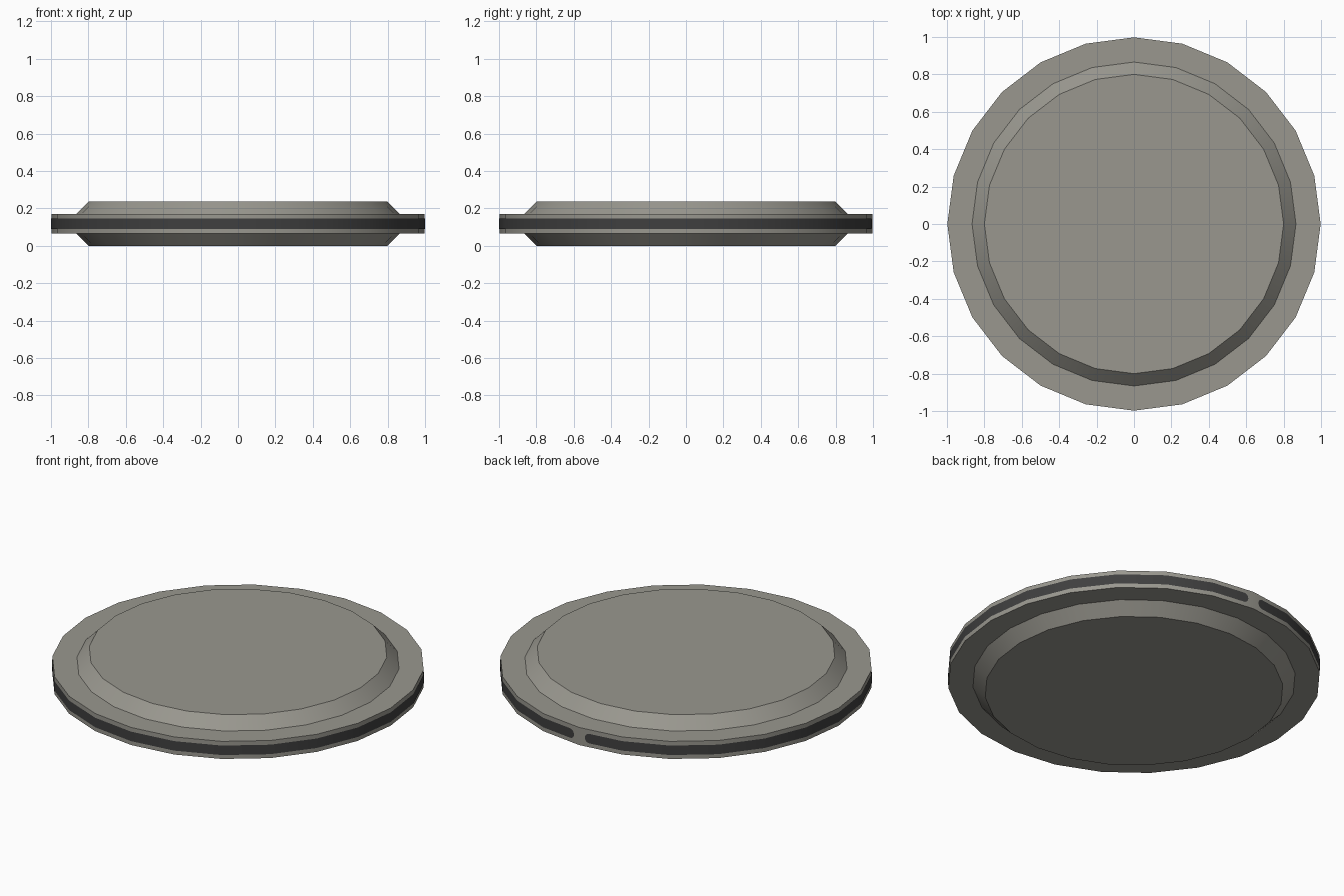
import bpy, bmesh, math

if "Cube" in bpy.data.objects:
    bpy.data.objects.remove(bpy.data.objects["Cube"])

SIDES = 24
STEP = 2 * math.pi / SIDES
MID = 0.118            # height of the disc's middle plane


def material(name, rgb):
    m = bpy.data.materials.new(name)
    m.diffuse_color = (*rgb, 1)
    m.use_nodes = True
    m.node_tree.nodes["Principled BSDF"].inputs["Base Color"].default_value = m.diffuse_color
    return m


def finish(name, bm, mat):
    mesh = bpy.data.meshes.new(name)
    bm.to_mesh(mesh)
    bm.free()
    ob = bpy.data.objects.new(name, mesh)
    bpy.context.collection.objects.link(ob)
    mesh.materials.append(mat)
    bpy.ops.object.select_all(action='DESELECT')
    ob.select_set(True)
    bpy.context.view_layer.objects.active = ob
    bpy.ops.object.shade_smooth_by_angle(angle=math.radians(30))
    return ob


grey = material("warm_grey", (0.32, 0.312, 0.275))
dark = material("dark_grey", (0.05, 0.05, 0.05))

# Disc body: a turned profile with a flat rim and a raised bevelled plate on each side
half = [(0.80, 0.118), (0.866, 0.052), (0.998, 0.052)]
profile = [(r, MID - h) for r, h in half] + [(r, MID + h) for r, h in reversed(half)]
bm = bmesh.new()
rings = [[bm.verts.new((r * math.cos(i * STEP), r * math.sin(i * STEP), z))
          for i in range(SIDES)] for r, z in profile]
for low, high in zip(rings, rings[1:]):
    for i in range(SIDES):
        j = (i + 1) % SIDES
        bm.faces.new((low[i], low[j], high[j], high[i]))
bm.faces.new(list(reversed(rings[0])))
bm.faces.new(rings[-1])
finish("disc_body", bm, grey)

# Rim band: thin dark strip round the edge, with rounded ends at a small gap at the back
EDGE = 2 * math.sin(STEP / 2)      # length of one side
TOTAL = EDGE * SIDES
GAP, RAD = 0.036, 0.028            # half gap, half band height


def rim_point(s):
    """Point at distance s along the outline, starting from the back."""
    k = min(int(s / EDGE + 1e-6), SIDES - 1)
    t = s / EDGE - k
    a = math.pi / 2 + k * STEP
    b = a + STEP
    return (math.cos(a) * (1 - t) + math.cos(b) * t,
            math.sin(a) * (1 - t) + math.sin(b) * t)


cap = [(GAP + RAD * (1 - math.cos(u)), RAD * math.sin(u))
       for u in [math.radians(15 * n + 3) for n in range(6)] + [math.pi / 2]]
columns = cap + [(k * EDGE, RAD) for k in range(1, SIDES)]
columns += [(TOTAL - s, h) for s, h in reversed(cap)]
bm = bmesh.new()
pairs = []
for s, h in columns:
    x, y = rim_point(s)
    pairs.append((bm.verts.new((x, y, MID - h)), bm.verts.new((x, y, MID + h))))
for (a, b), (c, d) in zip(pairs, pairs[1:]):
    bm.faces.new((a, c, d, b))
finish("rim_band", bm, dark)
